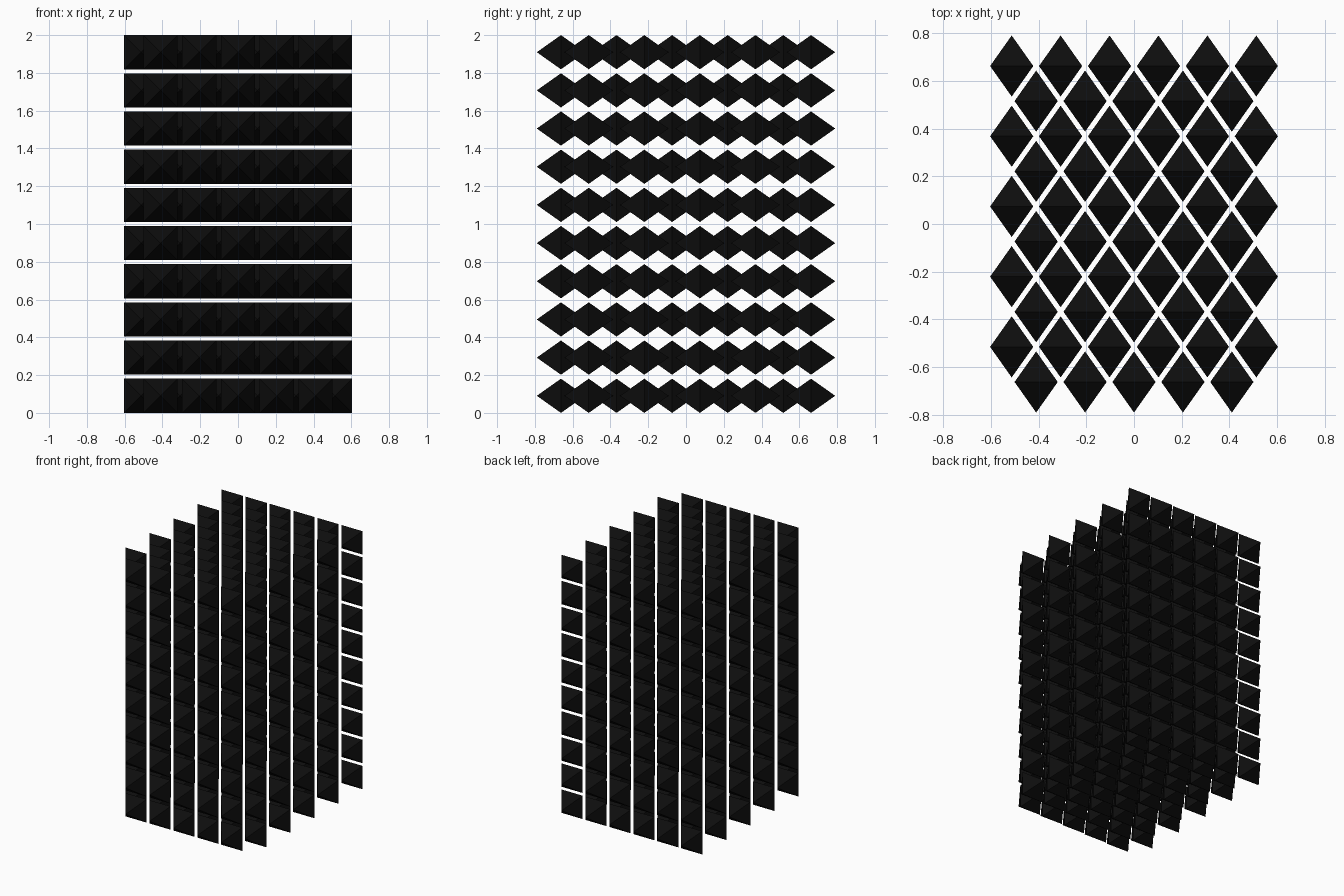
import bpy, bmesh
from mathutils import Matrix, Vector

if "Cube" in bpy.data.objects:
    bpy.data.objects.remove(bpy.data.objects["Cube"])

A = 0.0905            # half side of the octahedron's square section
R = A * 2 ** 0.5      # reach of its front and back tips
DX, DY = 0.205, (1.58 - 2 * R) / 9
DZ = (2 - 2 * A) / 9

black = bpy.data.materials.new("black")
black.diffuse_color = (0.004, 0.004, 0.004, 1)
black.use_nodes = True
black.node_tree.nodes["Principled BSDF"].inputs["Base Color"].default_value = black.diffuse_color


def add_octahedron(bm, x, y):
    """Regular octahedron, square section upright in xz, tips along y."""
    ring = [bm.verts.new((x + sx * A, y, sz * A))
            for sx, sz in ((-1, -1), (1, -1), (1, 1), (-1, 1))]
    front = bm.verts.new((x, y - R, 0))
    back = bm.verts.new((x, y + R, 0))
    for i in range(4):
        a, b = ring[i], ring[(i + 1) % 4]
        bm.faces.new((a, b, front))
        bm.faces.new((b, a, back))


# One layer: ten staggered rows alternating five and six octahedra
bm = bmesh.new()
for row in range(10):
    count = 5 + row % 2
    for col in range(count):
        add_octahedron(bm, (col - (count - 1) / 2) * DX, (row - 4.5) * DY)
bmesh.ops.recalc_face_normals(bm, faces=bm.faces)
mesh = bpy.data.meshes.new("octahedron_layer")
bm.to_mesh(mesh)
bm.free()
mesh.materials.append(black)

# Ten identical stacked layers
for k in range(10):
    layer = bpy.data.objects.new(f"octahedron_layer_{k + 1}", mesh)
    layer.location.z = A + k * DZ
    bpy.context.collection.objects.link(layer)
